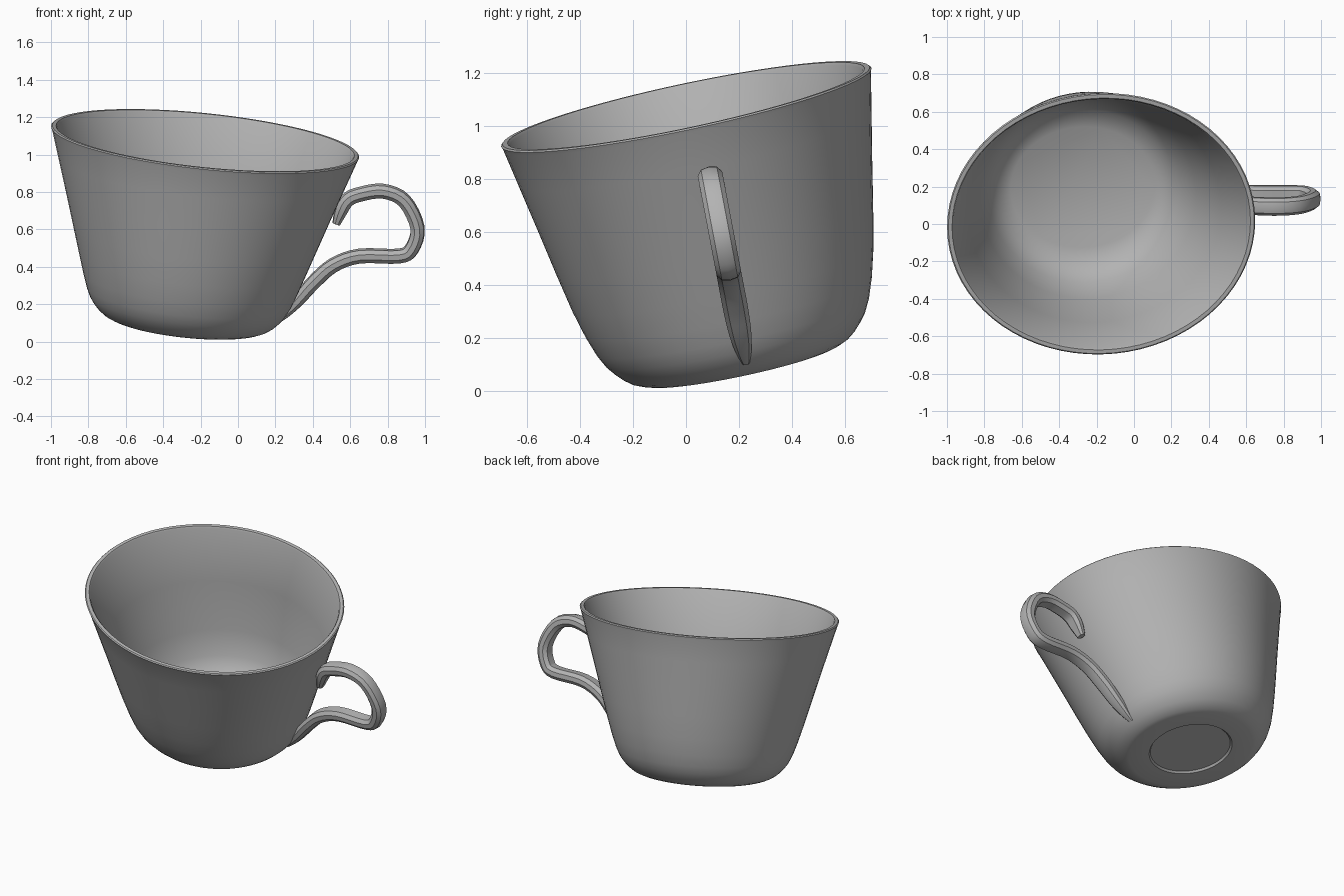
import bpy
import bmesh
from math import sin, cos, tau, radians
from mathutils import Vector

default = bpy.data.objects.get("Cube")
if default:
    bpy.data.objects.remove(default, do_unlink=True)

# Single ceramic colour
grey = bpy.data.materials.new("grey_ceramic")
grey.use_nodes = True
grey.diffuse_color = (0.45, 0.45, 0.45, 1)
grey.node_tree.nodes["Principled BSDF"].inputs["Base Color"].default_value = grey.diffuse_color


def loft(name, rings):
    """Skin a list of equal-length rings and cap both ends."""
    bm = bmesh.new()
    rows = [[bm.verts.new(p) for p in ring] for ring in rings]
    count = len(rows[0])
    for low, high in zip(rows, rows[1:]):
        for i in range(count):
            j = (i + 1) % count
            bm.faces.new((low[i], low[j], high[j], high[i]))
    bm.faces.new(rows[0][::-1])
    bm.faces.new(rows[-1])
    bmesh.ops.recalc_face_normals(bm, faces=bm.faces)
    mesh = bpy.data.meshes.new(name)
    bm.to_mesh(mesh)
    bm.free()
    mesh.materials.append(grey)
    obj = bpy.data.objects.new(name, mesh)
    bpy.context.collection.objects.link(obj)
    bpy.ops.object.select_all(action="DESELECT")
    obj.select_set(True)
    bpy.context.view_layer.objects.active = obj
    bpy.ops.object.shade_smooth_by_angle(angle=radians(32))
    return obj


def spline(points, steps):
    """Catmull-Rom curve through the points."""
    pts = [points[0]] + points + [points[-1]]
    out = []
    for a, b, c, d in zip(pts, pts[1:], pts[2:], pts[3:]):
        for k in range(steps):
            t = k / steps
            out.append(b + (c - a) * (t / 2) + (a * 2 - b * 5 + c * 4 - d) * (t * t / 2)
                       + (b * 3 - a - c * 3 + d) * (t ** 3 / 2))
    return out + [points[-1]]


# Tilted frame of the cup
base = Vector((-0.278, 0.208, 0.096))
rim = Vector((-0.175, 0, 1.075))
axis = (rim - base).normalized()
height = (rim - base).length
across = Vector((1, 0, 0))
across = (across - axis * across.dot(axis)).normalized()
depth = axis.cross(across)

# Oval cup profile: height along axis, half width, half depth
foot = [(0.012, 0.26, 0.235), (0.0, 0.27, 0.245)]
outer = [Vector(p) for p in (
    (0, 0.40, 0.365), (0.02, 0.45, 0.42), (0.07, 0.505, 0.475),
    (0.15, 0.55, 0.525), (0.33, 0.61, 0.58), (0.65, 0.712, 0.643),
    (height - 0.02, 0.822, 0.709))]
lip = [(height - 0.006, 0.828, 0.714), (height, 0.822, 0.708),
       (height, 0.802, 0.688), (height - 0.01, 0.795, 0.681)]
inner = [(0.65, 0.682, 0.613), (0.33, 0.58, 0.55), (0.17, 0.52, 0.495),
         (0.09, 0.46, 0.43), (0.05, 0.388, 0.33)]
SEGMENTS = 72
rings = []
for u, rx, ry in foot + [tuple(p) for p in spline(outer, 2)] + lip + inner:
    rings.append([base + axis * u + across * (rx * cos(tau * i / SEGMENTS))
                  + depth * (ry * sin(tau * i / SEGMENTS)) for i in range(SEGMENTS)])
loft("cup_body", rings)

# Handle path: x, z, thickness scale
path = [Vector(p) for p in (
    (0.525, 0.63, 0.55), (0.55, 0.70, 0.9), (0.585, 0.76, 1), (0.65, 0.79, 1),
    (0.775, 0.807, 1), (0.89, 0.755, 1), (0.96, 0.61, 1), (0.93, 0.495, 1),
    (0.86, 0.455, 1), (0.65, 0.455, 1), (0.51, 0.406, 1), (0.405, 0.315, 1),
    (0.325, 0.225, 0.9), (0.26, 0.155, 0.65), (0.21, 0.105, 0.3))]
LEAN = 0.19
side = Vector((0, 1, LEAN)).normalized()
section = [(-0.6, -1), (0.6, -1), (1, -0.45), (1, 0.3), (0.65, 0.85),
           (0, 1), (-0.65, 0.85), (-1, 0.3), (-1, -0.45)]
samples = spline(path, 4)
centres = [Vector((p.x, 0.09 + (0.82 - p.y) * LEAN, p.y)) for p in samples]
rings = []
for i, (c, p) in enumerate(zip(centres, samples)):
    tangent = (centres[min(i + 1, len(centres) - 1)] - centres[max(i - 1, 0)]).normalized()
    outward = tangent.cross(side).normalized()
    rings.append([c + side * (a * 0.047 * p.z) + outward * (b * 0.038 * p.z)
                  for a, b in section])
loft("handle", rings)
